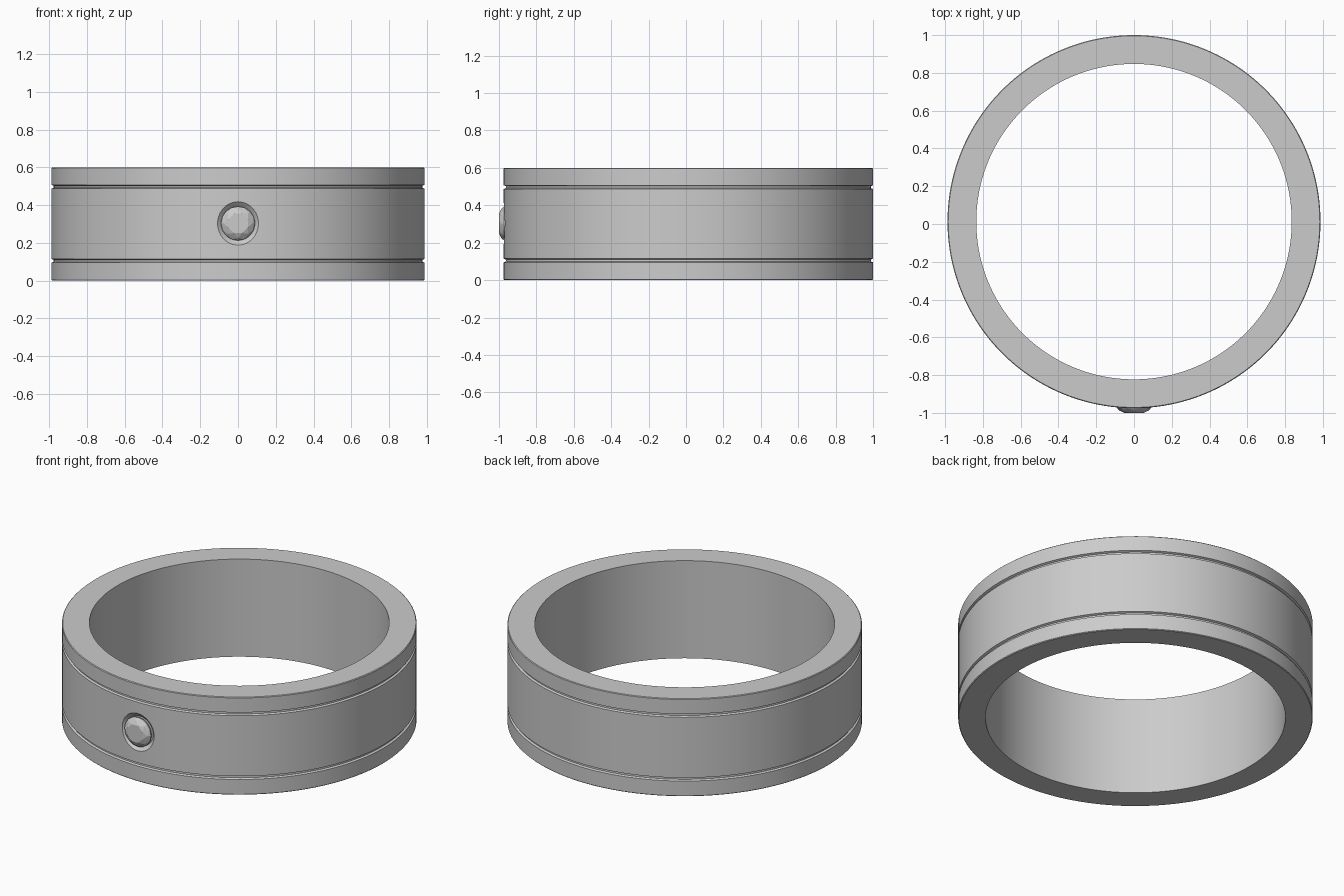
import bpy, bmesh, math
from mathutils import Vector

if "Cube" in bpy.data.objects:
    bpy.data.objects.remove(bpy.data.objects["Cube"])

CY = 0.0125            # ring axis offset, so the stone reaches y = -1
R_OUT, R_IN, H = 0.9875, 0.835, 0.6
STONE_Z = 0.303


def make_object(name, bm):
    bmesh.ops.recalc_face_normals(bm, faces=bm.faces[:])
    mesh = bpy.data.meshes.new(name)
    bm.to_mesh(mesh)
    bm.free()
    ob = bpy.data.objects.new(name, mesh)
    bpy.context.collection.objects.link(ob)
    return ob


def lathe(name, profile, segments):
    """Closed (radius, z) profile swept around the ring axis."""
    bm = bmesh.new()
    rings = []
    for i in range(segments):
        a = 2 * math.pi * i / segments
        rings.append([bm.verts.new((r * math.sin(a), CY - r * math.cos(a), z)) for r, z in profile])
    n = len(profile)
    for i in range(segments):
        p, q = rings[i], rings[(i + 1) % segments]
        for j in range(n):
            k = (j + 1) % n
            bm.faces.new((p[j], q[j], q[k], p[k]))
    return make_object(name, bm)


def groove(z, half=0.010, depth=0.012):
    return [(R_OUT, z - half), (R_OUT - depth, z - half * 0.5),
            (R_OUT - depth, z + half * 0.5), (R_OUT, z + half)]


def stone_ring(bm, sides, radius, y, turn=0.0):
    for i in range(sides):
        a = 2 * math.pi * (i + turn) / sides
        bm.verts.new((radius * math.cos(a), y, STONE_Z + radius * math.sin(a)))


# Band with two thin grooves
e = 0.004
profile = [(R_IN, 0), (R_OUT - e, 0), (R_OUT, e)] + groove(0.105) + groove(0.497) \
    + [(R_OUT, H - e), (R_OUT - e, H), (R_IN, H)]
band = lathe("ring_band", profile, 192)

# Shallow conical seat around the stone
bm = bmesh.new()
stone_ring(bm, 48, 0.142, -1.0)
stone_ring(bm, 48, 0.090, -0.952)
bmesh.ops.convex_hull(bm, input=bm.verts[:])
cutter = make_object("seat_cutter", bm)
cutter.hide_render = True
mod = band.modifiers.new("seat", 'BOOLEAN')
mod.operation = 'DIFFERENCE'
mod.solver = 'EXACT'
mod.object = cutter
bpy.context.view_layer.objects.active = band
band.select_set(True)
bpy.ops.object.modifier_apply(modifier="seat")
bpy.data.objects.remove(cutter, do_unlink=True)
bpy.ops.object.shade_smooth_by_angle(angle=math.radians(25))

# Faceted round stone: table, crown, girdle and pavilion point
bm = bmesh.new()
stone_ring(bm, 8, 0.056, -1.0, 0.5)
stone_ring(bm, 8, 0.077, -0.988)
stone_ring(bm, 16, 0.090, -0.974)
stone_ring(bm, 16, 0.090, -0.966)
bm.verts.new(Vector((0, -0.90, STONE_Z)))
bmesh.ops.convex_hull(bm, input=bm.verts[:])
make_object("set_stone", bm)
